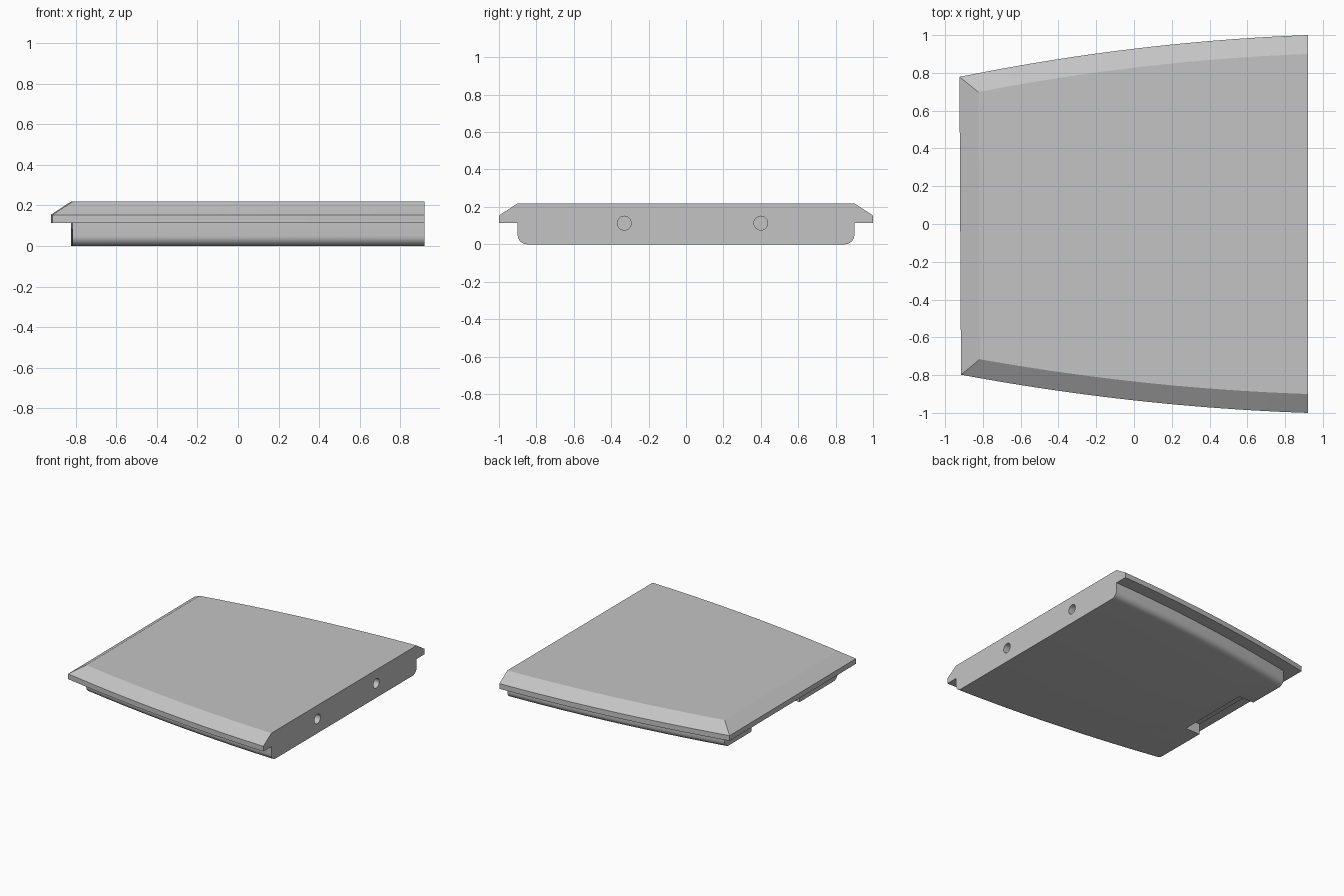
import bpy, bmesh, math
from mathutils import Matrix

cube = bpy.data.objects.get("Cube")
if cube:
    bpy.data.objects.remove(cube, do_unlink=True)

END_X = 0.92
STEPS = 24

grey = bpy.data.materials.new("plain_grey")
grey.use_nodes = True
colour = (0.55, 0.55, 0.55, 1)
grey.diffuse_color = colour
grey.node_tree.nodes["Principled BSDF"].inputs["Base Color"].default_value = colour


def edge_y(x, side):
    """Half width of the slab, narrowing in a gentle curve away from the flat end."""
    u = END_X - x
    drop = 0.037 * u + 0.045 * u * u
    return side * (1 - drop * (1 if side > 0 else 0.92))


def outline(inset_x, inset_y):
    """Plan outline from the flat end along the back, then return along the front."""
    points = []
    for side in (1, -1):
        far_x = -END_X - 0.004 * side + inset_x
        row = []
        for i in range(STEPS + 1):
            x = END_X + (far_x - END_X) * i / STEPS
            row.append((x, edge_y(x, side) - side * inset_y))
        points += row if side > 0 else row[::-1]
    return points


# Levels from bottom to top: z, inset at the narrow end, inset at the curved sides
FILLET = 0.05
levels = []
for i in range(9):
    a = math.pi / 2 * i / 8
    levels.append((FILLET * (1 - math.cos(a)), 0.1, 0.1 + FILLET * (1 - math.sin(a))))
levels += [(0.113, 0.1, 0.1), (0.113, 0, 0), (0.154, 0, 0), (0.219, 0.1, 0.1)]

# Slab with rounded underside, overhanging lip and chamfered top
bm = bmesh.new()
rings = [[bm.verts.new((x, y, z)) for x, y in outline(ix, iy)] for z, ix, iy in levels]
for low, high in zip(rings, rings[1:]):
    for i in range(len(low) - 1):
        bm.faces.new((low[i], low[i + 1], high[i + 1], high[i]))
bm.faces.new(rings[0])
bm.faces.new(rings[-1])
bm.faces.new([r[0] for r in rings] + [r[-1] for r in reversed(rings)])
bmesh.ops.recalc_face_normals(bm, faces=bm.faces)
mesh = bpy.data.meshes.new("slab")
bm.to_mesh(mesh)
bm.free()
slab = bpy.data.objects.new("slab", mesh)
bpy.context.collection.objects.link(slab)
mesh.materials.append(grey)


def cut(name, build):
    """Subtract a hidden helper shape from the slab."""
    tool = bmesh.new()
    build(tool)
    data = bpy.data.meshes.new(name)
    tool.to_mesh(data)
    tool.free()
    data.materials.append(grey)
    cutter = bpy.data.objects.new(name, data)
    bpy.context.collection.objects.link(cutter)
    cutter.hide_render = True
    cutter.hide_set(True)
    mod = slab.modifiers.new(name, "BOOLEAN")
    mod.operation = "DIFFERENCE"
    mod.solver = "EXACT"
    mod.object = cutter
    bpy.context.view_layer.objects.active = slab
    bpy.ops.object.modifier_apply(modifier=name)
    bpy.data.objects.remove(cutter, do_unlink=True)


# Two dowel holes in the flat end
for y in (-0.33, 0.4):
    place = Matrix.Translation((END_X, y, 0.113)) @ Matrix.Rotation(math.pi / 2, 4, "Y")
    cut("dowel_hole", lambda b: bmesh.ops.create_cone(
        b, cap_ends=True, segments=32, radius1=0.037, radius2=0.037, depth=0.4, matrix=place))

# Finger notch under the narrow end
place = Matrix.Translation((-0.82, 0.06, 0)) @ Matrix.Diagonal((0.26, 0.6, 0.17, 1))
cut("finger_notch", lambda b: bmesh.ops.create_cube(b, size=1, matrix=place))

bpy.ops.object.select_all(action="DESELECT")
slab.select_set(True)
bpy.context.view_layer.objects.active = slab
bpy.ops.object.shade_smooth_by_angle(angle=math.radians(25))
